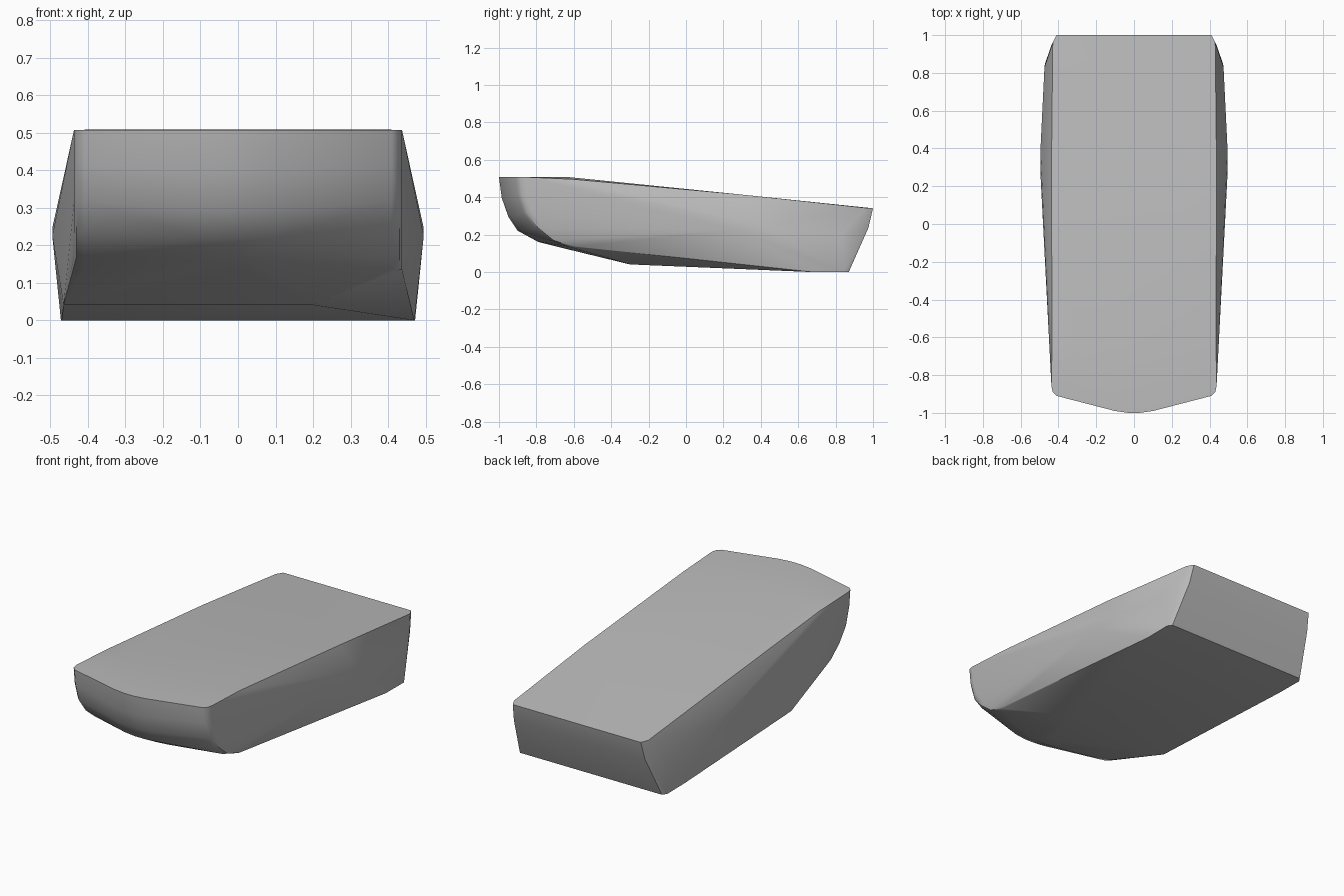
import bpy, bmesh, math

cube = bpy.data.objects.get("Cube")
if cube:
    bpy.data.objects.remove(cube, do_unlink=True)

grey = bpy.data.materials.new("plain grey")
grey.use_nodes = True
colour = (0.5, 0.5, 0.5, 1)
grey.diffuse_color = colour
grey.node_tree.nodes["Principled BSDF"].inputs["Base Color"].default_value = colour


def both(points):
    """Mirror points across the centre plane."""
    return [(s * x, y, z) for x, y, z in points for s in (1, -1)]


# Bow: centre profile (y, z), swept back toward the rounded corners
stem = [(-1, .512), (-.985, .4), (-.95, .3), (-.9, .225), (-.79, .165), (-.67, .135)]
corner = [(-.91, .512), (-.9, .42), (-.87, .32), (-.81, .24), (-.73, .175), (-.63, .14)]
points = both([(.03, y, z) for y, z in stem])
points += both([(.1, y + .01, z) for y, z in stem])
points += both([(.41, y, z) for y, z in corner])
points += both([(.43, y + .02, z) for y, z in corner])
points += both([(.437, y + .05, z) for y, z in corner])

# Deck with a gentle rise along the middle
points += both([(.434, -.6, .5), (.437, .3, .418), (.3, -.64, .513), (.43, .96, .347), (.41, 1, .345)])

# Bulging sides
points += both([(.495, .4, .25), (.495, .26, .23), (.474, .83, .2)])

# Transom and flat aft bottom
points += both([(.42, .975, .24), (.44, .94, .24), (.455, .87, .004), (.472, .845, .004), (.47, .68, .004)])

# Forefoot knuckle, cut away on the left side
points += [(-.465, -.3, .045), (.2, -.3, .045)]

bm = bmesh.new()
for p in points:
    bm.verts.new(p)
hull = bmesh.ops.convex_hull(bm, input=bm.verts)
loose = [v for v in bm.verts if not v.link_faces]
bmesh.ops.delete(bm, geom=loose, context='VERTS')
bmesh.ops.recalc_face_normals(bm, faces=bm.faces)
low = min(v.co.z for v in bm.verts)
bmesh.ops.translate(bm, verts=bm.verts, vec=(0, 0, -low))

mesh = bpy.data.meshes.new("hull")
bm.to_mesh(mesh)
bm.free()
mesh.materials.append(grey)
body = bpy.data.objects.new("hull", mesh)
bpy.context.collection.objects.link(body)

# Smooth rounded areas, crisp deck and chine edges
bpy.context.view_layer.objects.active = body
body.select_set(True)
bpy.ops.object.shade_smooth_by_angle(angle=math.radians(35))
